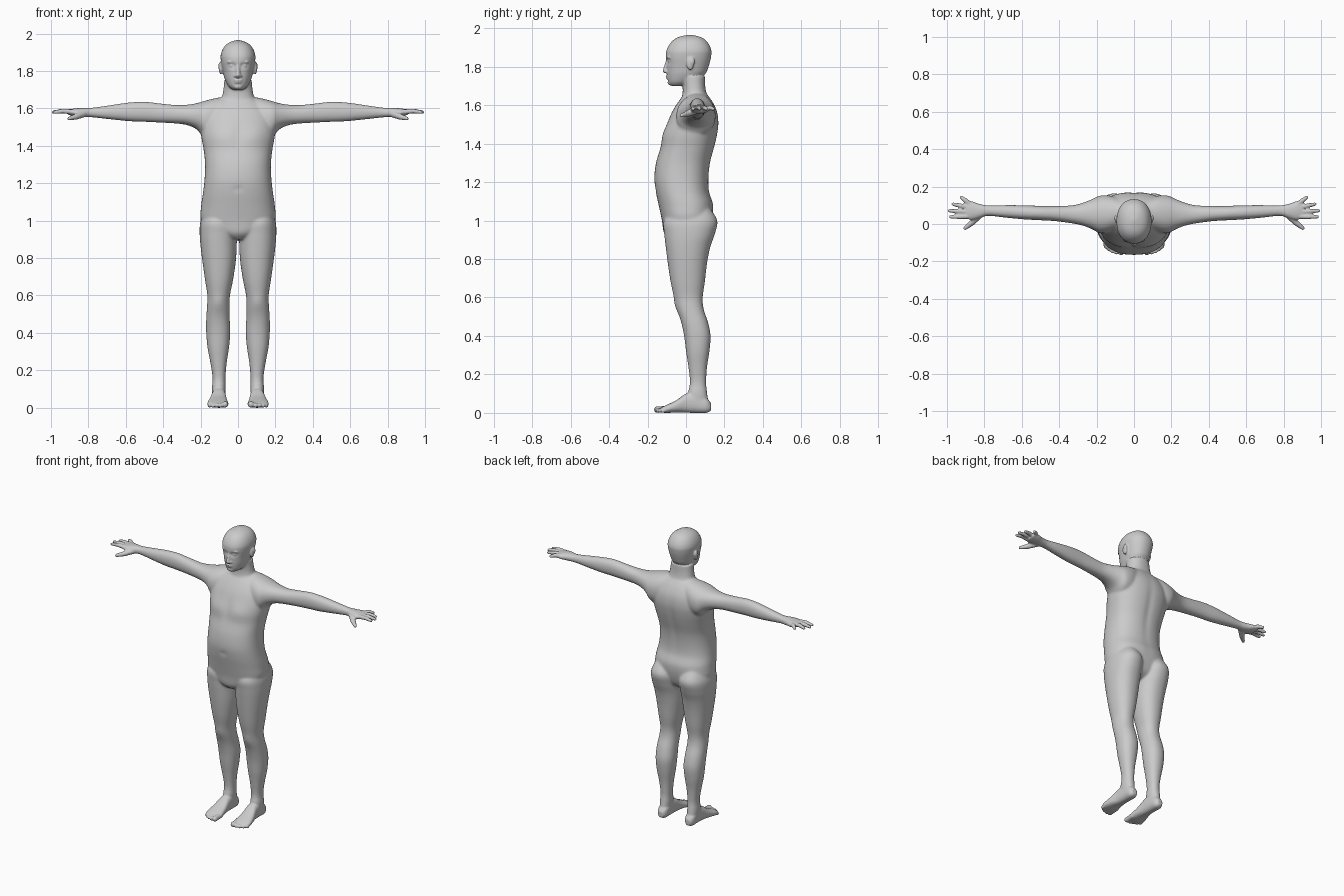
import bpy, bmesh
from math import cos, sin, pi, exp
from mathutils import Vector, Matrix

bm = bmesh.new()
AXES = {'x': (0, 1, 2), 'y': (1, 0, 2), 'z': (2, 0, 1)}


def catmull(a, b, c, d, t):
    return [0.5 * (2 * q + (r - p) * t + (2 * p - 5 * q + 4 * r - s) * t * t
                   + (3 * q - p - 3 * r + s) * t ** 3) for p, q, r, s in zip(a, b, c, d)]


def loft(axis, rows, p=2.2, n=48, steps=6):
    """Closed tube through rows of (position, a_min, a_max, b_min, b_max)."""
    k = AXES[axis]
    last = len(rows) - 1
    dense = [catmull(rows[max(i - 1, 0)], rows[i], rows[i + 1], rows[min(i + 2, last)], j / steps)
             for i in range(last) for j in range(steps)] + [rows[-1]]
    rings = []
    for t, a0, a1, b0, b1 in dense:
        ring = []
        for i in range(n):
            u, v = cos(2 * pi * i / n), sin(2 * pi * i / n)
            u = abs(u) ** (2 / p) * (1 if u > 0 else -1)
            v = abs(v) ** (2 / p) * (1 if v > 0 else -1)
            co = [0, 0, 0]
            co[k[0]] = t
            co[k[1]] = (a0 + a1) / 2 + u * (a1 - a0) / 2
            co[k[2]] = (b0 + b1) / 2 + v * (b1 - b0) / 2
            ring.append(bm.verts.new(co))
        rings.append(ring)
    for r, q in zip(rings, rings[1:]):
        for i in range(n):
            bm.faces.new((r[i], r[(i + 1) % n], q[(i + 1) % n], q[i]))
    bm.faces.new(rings[0])
    bm.faces.new(rings[-1])


def blob(c, radii):
    m = Matrix.Translation(c) @ Matrix.Diagonal((*radii, 1))
    bmesh.ops.create_uvsphere(bm, u_segments=16, v_segments=10, radius=1, matrix=m)


def digit(points, count=9):
    """Chain of overlapping balls through points of (x, y, z, radius)."""
    for a, b in zip(points, points[1:]):
        for i in range(count + 1):
            x, y, z, r = Vector(a).lerp(Vector(b), i / count)
            blob((x, y, z), (r, r, r))


# Arm and palm
loft('x', [(.04, 0, .12, 1.50, 1.668), (.12, -.04, .15, 1.45, 1.655), (.18, -.05, .152, 1.445, 1.64),
           (.22, -.03, .135, 1.487, 1.628), (.27, -.01, .115, 1.51, 1.62), (.33, .003, .1, 1.519, 1.618),
           (.42, .015, .097, 1.524, 1.627), (.5, .02, .097, 1.528, 1.636), (.58, .024, .1, 1.531, 1.632),
           (.68, .033, .101, 1.541, 1.618), (.78, .043, .1, 1.552, 1.604), (.83, .03, .108, 1.553, 1.603),
           (.87, .022, .122, 1.558, 1.6), (.905, .032, .12, 1.565, 1.594)])

# Fingers and thumb
for root, tip in [((.89, .04), (.98, .038)), ((.895, .065), (.987, .071)),
                  ((.89, .09), (.967, .106)), ((.88, .11), (.923, .142))]:
    mid = ((root[0] + tip[0]) / 2, (root[1] + tip[1]) / 2)
    digit([(*root, 1.582, .0135), (*mid, 1.586, .0125), (*tip, 1.58, .0095)])
digit([(.825, .05, 1.572, .02), (.865, .008, 1.556, .016), (.902, -.022, 1.546, .0105)])

# Leg with buttock
loft('z', [(1.07, .05, .165, -.06, .12), (1.0, .012, .2, -.115, .163), (.93, .007, .205, -.113, .15),
           (.86, .007, .2, -.105, .126), (.78, .012, .19, -.095, .11), (.68, .027, .176, -.08, .098),
           (.6, .043, .164, -.062, .087), (.54, .045, .166, -.047, .092), (.47, .044, .17, -.025, .115),
           (.4, .041, .17, -.01, .128), (.32, .048, .163, 0, .122), (.24, .06, .148, .012, .11),
           (.16, .067, .136, .02, .105), (.1, .067, .139, .01, .11), (.03, .072, .135, 0, .12)])

# Foot and toes
loft('y', [(.13, .085, .12, .012, .05), (.105, .07, .135, 0, .08), (.05, .066, .138, 0, .11),
           (0, .064, .142, .001, .1), (-.05, .058, .155, .002, .066), (-.1, .051, .164, 0, .042),
           (-.13, .053, .155, .002, .028)], p=2.5)
for x, y, r in [(.069, -.15, .017), (.094, -.151, .0125), (.115, -.145, .012),
                (.135, -.134, .0115), (.152, -.12, .011)]:
    digit([(x, -.09, .02, r), (x, y, r, r)])

# Ear
blob((.092, .022, 1.815), (.01, .02, .034))
blob((.097, .032, 1.825), (.009, .014, .022))

# Mirror everything so far to the other side
dup = bmesh.ops.duplicate(bm, geom=bm.verts[:] + bm.edges[:] + bm.faces[:])['geom']
for v in dup:
    if isinstance(v, bmesh.types.BMVert):
        v.co.x = -v.co.x

# Torso
loft('z', [(z, -w, w, f, b) for z, w, f, b in [
    (.90, .04, -.085, .06), (.935, .12, -.115, .11), (1.0, .195, -.125, .135), (1.08, .197, -.142, .142),
    (1.15, .187, -.157, .121), (1.22, .179, -.165, .118), (1.3, .176, -.156, .127),
    (1.38, .184, -.133, .148), (1.44, .195, -.12, .162), (1.5, .198, -.1, .17),
    (1.56, .185, -.075, .164), (1.61, .15, -.045, .143), (1.65, .1, -.015, .115)]], p=2.35)

# Neck
loft('z', [(z, -w, w, f, b) for z, w, f, b in [
    (1.56, .12, -.02, .14), (1.62, .105, -.025, .127), (1.66, .087, -.018, .108),
    (1.70, .078, -.018, .1), (1.75, .073, -.03, .098)]])

# Head
loft('z', [(z, -w, w, f, b) for z, w, f, b in [
    (1.70, .028, -.078, -.01), (1.72, .052, -.092, .045), (1.76, .072, -.098, .098),
    (1.80, .081, -.1, .117), (1.85, .091, -.105, .13), (1.89, .092, -.1, .131), (1.93, .074, -.075, .11),
    (1.953, .046, -.042, .08), (1.966, .008, .01, .03)]], n=72, steps=8)

# Soft bumps and dents: centre, radii, push along y (mirrored)
for c, r, push in [((.032, -.1, 1.828), (.018, .05, .012), .015),    # eye sockets
                   ((.085, -.11, 1.45), (.06, .08, .05), -.008),     # chest
                   ((0, -.12, 1.45), (.02, .08, .08), .004),         # breastbone
                   ((0, .16, 1.35), (.022, .08, .2), -.007),         # spine groove
                   ((0, -.165, 1.17), (.012, .05, .012), .006),      # navel
                   ((.105, -.05, .56), (.03, .05, .04), -.006)]:     # kneecaps
    for v in bm.verts:
        d = [(abs(v.co.x) - c[0]) / r[0], (v.co.y - c[1]) / r[1], (v.co.z - c[2]) / r[2]]
        v.co.y += push * exp(-sum(q * q for q in d))

# Nose, brow, eyes, lips, chin
digit([(0, -.096, 1.83, .009), (0, -.109, 1.778, .0125)])
for s in (-1, 1):
    blob((s * .012, -.1, 1.774), (.01, .012, .009))
    blob((s * .032, -.082, 1.828), (.016, .013, .01))
    blob((s * .035, -.086, 1.848), (.024, .013, .007))
blob((0, -.094, 1.751), (.024, .012, .006))
blob((0, -.092, 1.74), (.021, .012, .006))
blob((0, -.078, 1.717), (.026, .018, .015))

bmesh.ops.recalc_face_normals(bm, faces=bm.faces[:])
mesh = bpy.data.meshes.new("human_body")
bm.to_mesh(mesh)
bm.free()
body = bpy.data.objects.new("human_body", mesh)
bpy.context.collection.objects.link(body)
bpy.context.view_layer.objects.active = body
body.select_set(True)

# Fuse the parts into one skin
fuse = body.modifiers.new("fuse", 'REMESH')
fuse.mode = 'VOXEL'
fuse.voxel_size = .005
bpy.ops.object.convert(target='MESH')

# Smooth the limbs and trunk strongly, hands, feet and face lightly
group = body.vertex_groups.new(name="large_forms")
group.add([v.index for v in body.data.vertices
           if abs(v.co.x) < .8 and (.13 < v.co.z < 1.69 or v.co.z > 1.88)], 1, 'REPLACE')
strong = body.modifiers.new("strong", 'SMOOTH')
strong.factor, strong.iterations, strong.vertex_group = .5, 25, "large_forms"
light = body.modifiers.new("light", 'SMOOTH')
light.factor, light.iterations = .5, 3
thin = body.modifiers.new("thin", 'DECIMATE')
thin.ratio = .4
bpy.ops.object.convert(target='MESH')
bpy.ops.object.shade_smooth_by_angle(angle=pi / 3)
